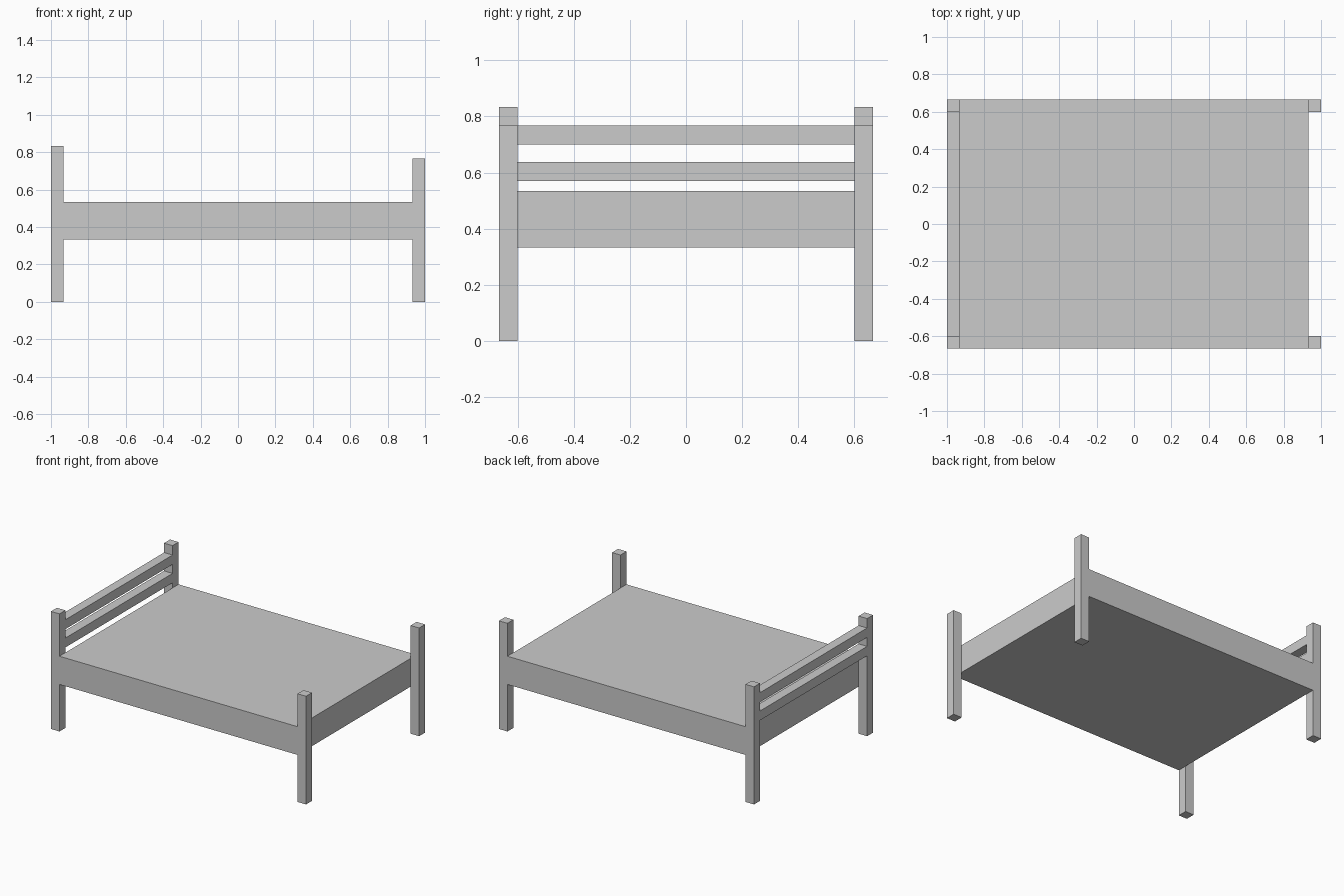
import bpy

if "Cube" in bpy.data.objects:
    bpy.data.objects.remove(bpy.data.objects["Cube"])

U = 1 / 15  # post thickness


def box(name, lo, hi):
    centre = [(a + b) / 2 for a, b in zip(lo, hi)]
    bpy.ops.mesh.primitive_cube_add(size=1, location=centre)
    ob = bpy.context.object
    ob.name = name
    ob.scale = [b - a for a, b in zip(lo, hi)]
    bpy.ops.object.transform_apply(location=False, rotation=False, scale=True)
    return ob


# Mattress slab between the head and foot posts
box("mattress_base", (-1 + U, -10 * U, 5 * U), (1 - U, 10 * U, 8 * U))

# Corner posts: taller at the head (-x)
for side, y in (("front", -10 * U), ("back", 9 * U)):
    box(f"head_post_{side}", (-1, y, 0), (-1 + U, y + U, 12.5 * U))
    box(f"foot_post_{side}", (1 - U, y, 0), (1, y + U, 11.5 * U))

# Headboard rails
for name, z in (("lower", 8.55 * U), ("upper", 10.5 * U)):
    box(f"headboard_rail_{name}", (-1, -9 * U, z), (-1 + U, 9 * U, z + U))
